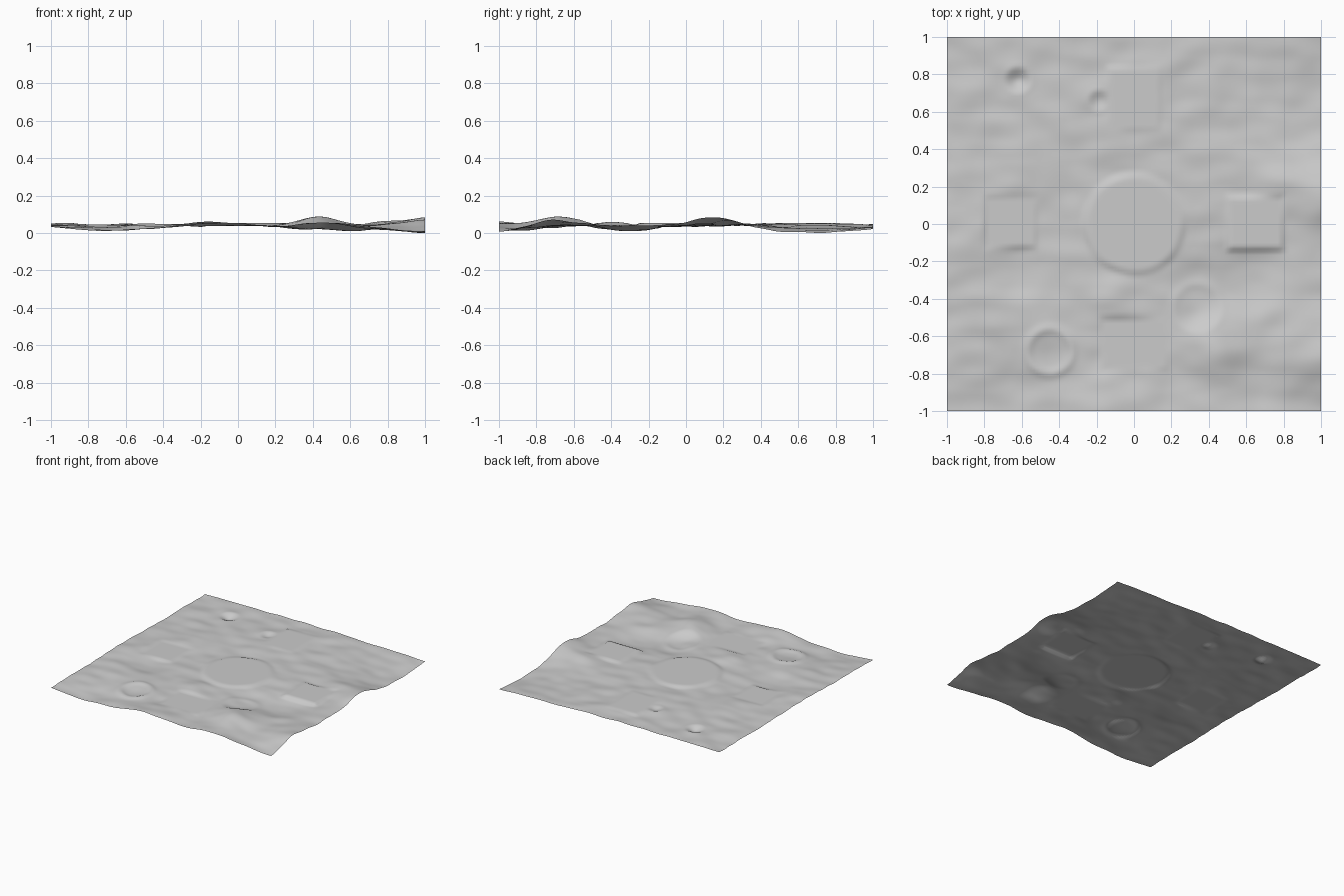
import bpy
import bmesh
import math
from mathutils import Vector, noise

cube = bpy.data.objects.get("Cube")
if cube:
    bpy.data.objects.remove(cube, do_unlink=True)

GROUND = 0.05
CELLS = 120

# Broad hills and hollows: x, y, radius, height
HILLS = [
    (1, .15, .16, .045), (.78, .24, .13, .022), (1, -.72, .2, .032),
    (.43, -.68, .15, .047), (.43, -1, .16, .015), (1, -1, .18, -.035),
    (1, .7, .34, -.036), (.62, -.3, .17, -.028), (.34, -.3, .12, -.018),
    (-.13, -1, .16, .022), (-.12, -.4, .13, .02), (-.68, -1, .25, -.026),
    (.3, .15, .2, .01), (-.6, .25, .14, .014), (-.62, -.25, .14, -.018),
    (-1, -.1, .2, .012), (0, .55, .3, .01), (-.35, .95, .35, .008),
    (.25, -.85, .12, -.012), (.7, -.85, .12, -.012),
]
# Craters: x, y, radius, depth, rim height
CRATERS = [(-.62, .77, .075, .024, .002), (-.19, .66, .06, .014, .002),
           (-.45, -.68, .12, .012, .009), (.34, -.45, .13, .012, .004)]
# Levelled building pads: x, y, half width, half depth, level
PADS = [(.65, .005, .13, .125, .06), (0, -.64, .16, .12, .05),
        (-.66, .01, .12, .12, .05), (0, .67, .12, .15, .064)]


def smooth(t):
    t = max(0, min(1, t))
    return t * t * (3 - 2 * t)


def mix(a, b, t):
    return a + (b - a) * t


def height(x, y):
    z = GROUND
    for hx, hy, r, h in HILLS:
        z += h * math.exp(-((x - hx) ** 2 + (y - hy) ** 2) / (r * r))
    # Uneven ground
    z += .008 * noise.noise(Vector((x * 3, y * 3, 5)))
    z += .008 * noise.noise(Vector((x * 6, y * 9, 2)))
    # Bowls with a low raised rim
    for cx, cy, r, depth, rim in CRATERS:
        d = math.hypot(x - cx, y - cy) / r
        z -= depth * (1 - smooth(d))
        z += rim * math.exp(-((d - 1) / .2) ** 2)
    # Round central clearing
    z = mix(.065, z, smooth((math.hypot(x, y) - .24) / .05))
    # Square clearings
    for px, py, w, d, level in PADS:
        outside = max(abs(x - px) - w, abs(y - py) - d)
        z = mix(level, z, smooth(outside / .035))
    return z


# Terrain sheet
bm = bmesh.new()
bmesh.ops.create_grid(bm, x_segments=CELLS, y_segments=CELLS, size=1)
for v in bm.verts:
    v.co.z = height(v.co.x, v.co.y)
low = min(v.co.z for v in bm.verts)
for v in bm.verts:
    v.co.z -= low
for f in bm.faces:
    f.smooth = True
mesh = bpy.data.meshes.new("terrain")
bm.to_mesh(mesh)
bm.free()
terrain = bpy.data.objects.new("terrain", mesh)
bpy.context.collection.objects.link(terrain)

# Grey dust
GREY = (.6, .6, .6, 1)
dust = bpy.data.materials.new("grey_dust")
dust.use_nodes = True
dust.diffuse_color = GREY
dust.node_tree.nodes["Principled BSDF"].inputs["Base Color"].default_value = GREY
mesh.materials.append(dust)
